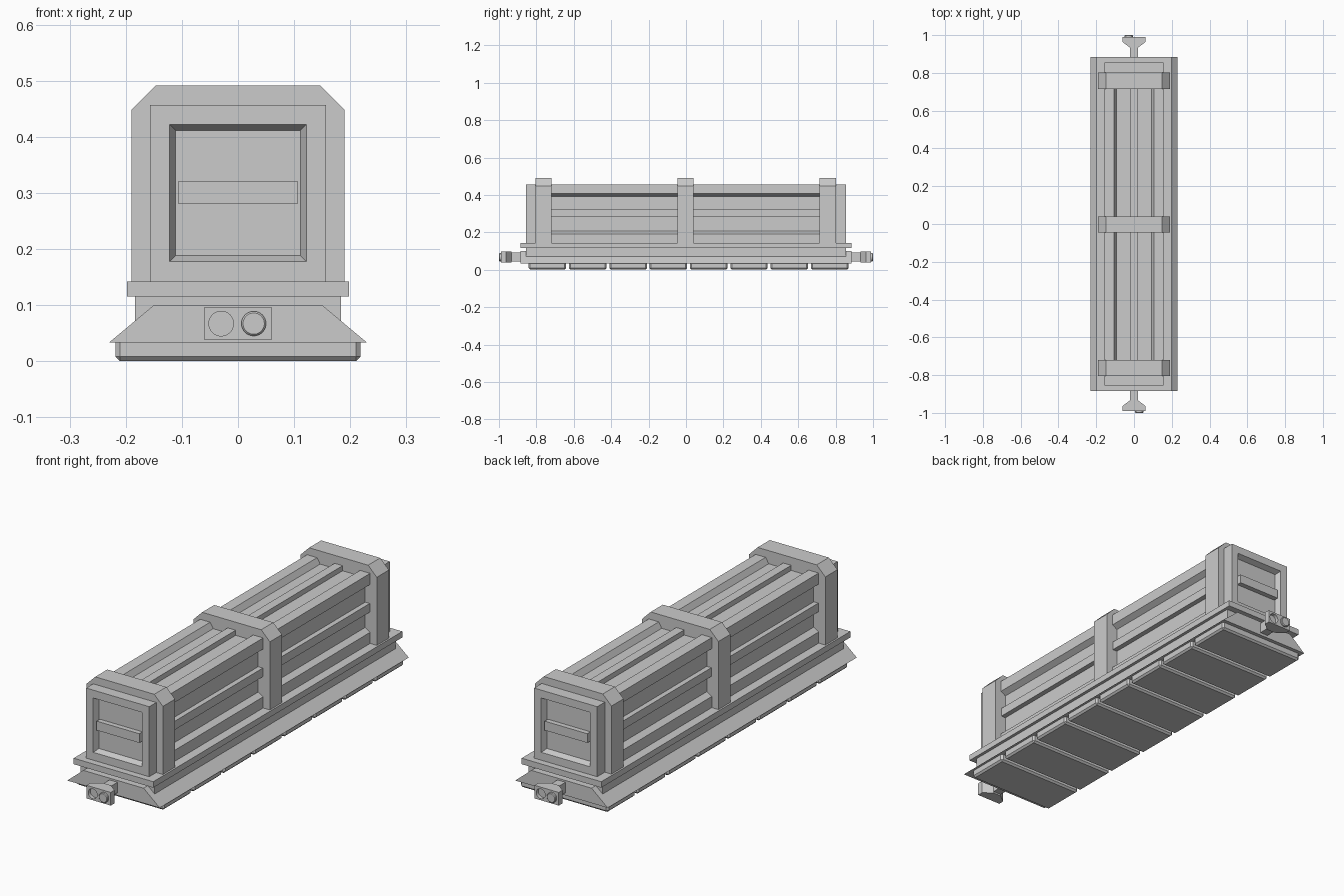
import bpy, bmesh
from mathutils import Vector, Matrix
from math import pi

if "Cube" in bpy.data.objects:
    bpy.data.objects.remove(bpy.data.objects["Cube"])


def finish(name, bm):
    bmesh.ops.recalc_face_normals(bm, faces=bm.faces)
    me = bpy.data.meshes.new(name)
    bm.to_mesh(me)
    bm.free()
    ob = bpy.data.objects.new(name, me)
    bpy.context.collection.objects.link(ob)
    return ob


def prism(name, pts, a, b, axis='y'):
    """Extrude a closed profile (xz along y, or xy along z) from a to b."""
    bm = bmesh.new()
    pos = (lambda p: (p[0], a, p[1])) if axis == 'y' else (lambda p: (p[0], p[1], a))
    face = bm.faces.new([bm.verts.new(pos(p)) for p in pts])
    ext = bmesh.ops.extrude_face_region(bm, geom=[face])
    move = Vector((0, b - a, 0) if axis == 'y' else (0, 0, b - a))
    bmesh.ops.translate(bm, vec=move, verts=[v for v in ext['geom'] if isinstance(v, bmesh.types.BMVert)])
    return finish(name, bm)


def box(name, x0, x1, y0, y1, z0, z1, bevel=0):
    ob = prism(name, [(x0, z0), (x1, z0), (x1, z1), (x0, z1)], y0, y1)
    if bevel:
        m = ob.modifiers.new("Bevel", 'BEVEL')
        m.width, m.segments = bevel, 1
    return ob


def cylinder(name, x, y, z, r, depth, bevel=0):
    bm = bmesh.new()
    bmesh.ops.create_cone(bm, cap_ends=True, segments=32, radius1=r, radius2=r, depth=depth,
                          matrix=Matrix.Translation((x, y, z)) @ Matrix.Rotation(pi / 2, 4, 'X'))
    ob = finish(name, bm)
    if bevel:
        m = ob.modifiers.new("Bevel", 'BEVEL')
        m.width, m.segments = bevel, 1
    return ob


def mirrored(half):
    return half + [(-x, z) for x, z in reversed(half)]


# Hover pads under the chassis
for i in range(8):
    c = 0.0135 + (i - 3.5) * 0.2155
    box(f"under_pad_{i + 1}", -0.218, 0.218, c - 0.1, c + 0.1, 0, 0.042, 0.008)

# Chassis: flared skirt, core and deck
prism("flared_skirt", mirrored([(0.23, 0.033), (0.15, 0.1)]), -0.885, 0.885)
box("chassis_core", -0.184, 0.184, -0.855, 0.855, 0.05, 0.116)
box("deck", -0.198, 0.198, -0.885, 0.885, 0.115, 0.142)

# Container body with grooved sides and roof
W, TOP, D = 0.157, 0.457, 0.025
body = [(W, 0.14), (W, 0.192), (W - D, 0.207), (W - D, 0.392), (W, 0.407), (W, TOP),
        (0.107, TOP), (0.092, TOP - D)]
prism("container_body", mirrored(body), -0.79, 0.79)

# Side and roof rails in the grooves
for s, n in ((-1, "left"), (1, "right")):
    x0, x1 = sorted((s * (W - D - 0.01), s * (W - 0.002)))
    box(f"{n}_rail", x0, x1, -0.77, 0.77, 0.282, 0.321)
box("roof_rail", -0.02, 0.02, -0.77, 0.77, TOP - D - 0.01, TOP - 0.002)

# Raised frames around the container
for c, n in ((-0.762, "front"), (-0.002, "middle"), (0.758, "rear")):
    prism(f"{n}_frame", mirrored([(0.19, 0.142), (0.19, 0.448), (0.147, 0.491)]), c - 0.043, c + 0.043)

# Both ends: panel, rail and coupler
for turn, n in ((0, "front"), (pi, "rear")):
    parts = []
    # End block with a recessed panel
    end = box(f"{n}_end_panel", -W, W, -0.855, -0.76, 0.142, TOP)
    bm = bmesh.new()
    bm.from_mesh(end.data)
    f = min(bm.faces, key=lambda q: q.calc_center_median().y)
    bmesh.ops.inset_region(bm, faces=[f], thickness=0.05)
    bmesh.ops.inset_region(bm, faces=[f], thickness=0.015, depth=-D)
    bm.to_mesh(end.data)
    bm.free()
    parts.append(end)
    parts.append(box(f"{n}_end_rail", -0.106, 0.106, -0.853, -0.82, 0.28, 0.321))

    # Coupler bar and flared head
    parts.append(box(f"{n}_coupler_bar", -0.02, 0.02, -0.945, -0.85, 0.045, 0.092))
    head = prism(f"{n}_coupler_head", [(-0.02, -0.933), (-0.06, -0.963), (-0.06, -0.99),
                                      (0.06, -0.99), (0.06, -0.963), (0.02, -0.933)], 0.038, 0.097, 'z')
    parts.append(head)
    # Socket hole on one side, plug on the other
    cutter = cylinder(f"{n}_socket_cutter", -0.03, -0.99, 0.067, 0.022, 0.03)
    cutter.hide_render = True
    cutter.hide_set(True)
    cutter.display_type = 'WIRE'
    cut = head.modifiers.new("Socket", 'BOOLEAN')
    cut.operation, cut.object, cut.solver = 'DIFFERENCE', cutter, 'EXACT'
    parts.append(cutter)
    parts.append(cylinder(f"{n}_coupler_plug", 0.028, -0.99, 0.067, 0.022, 0.02, 0.003))
    for p in parts:
        p.rotation_euler.z = turn
